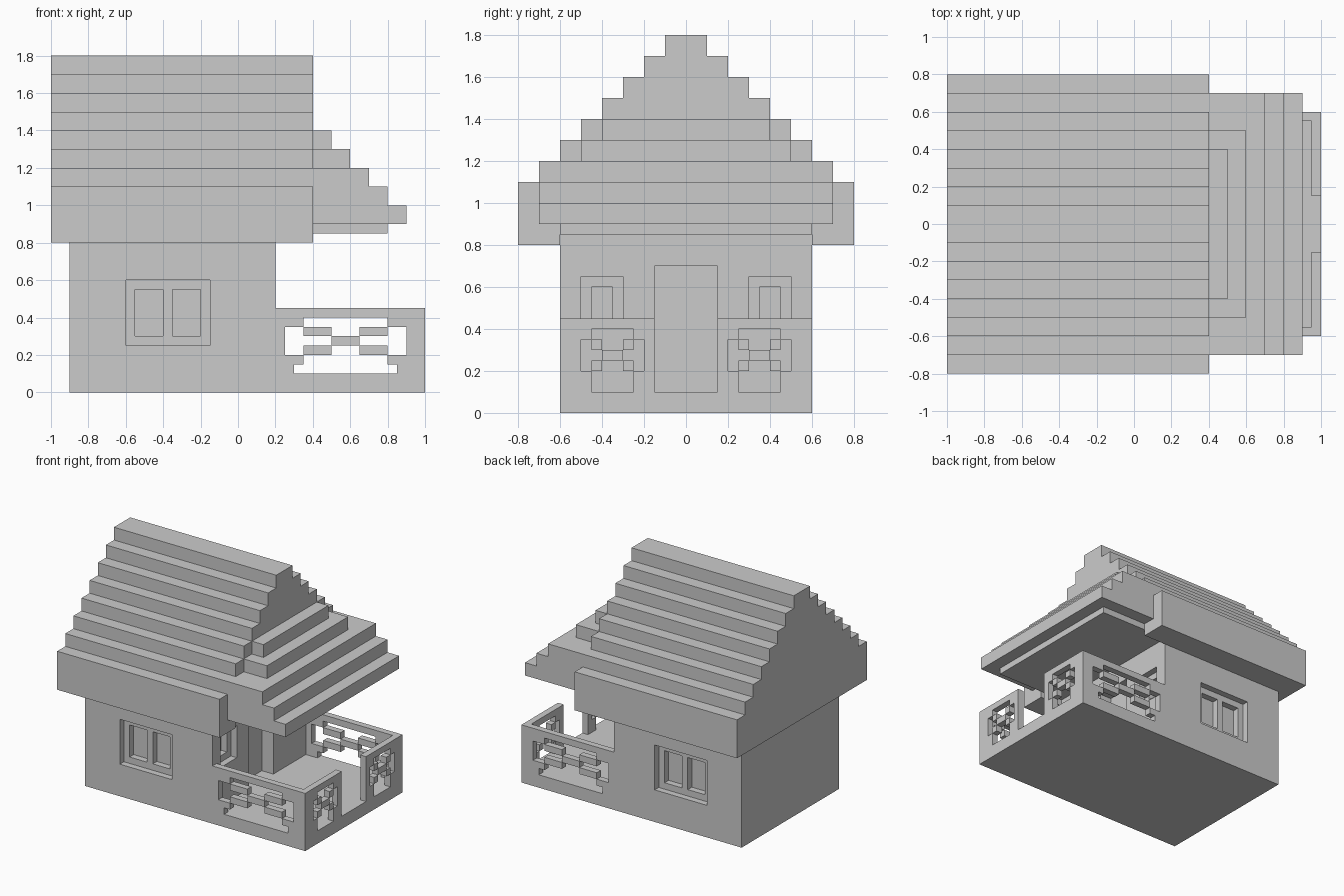
import bpy
import bmesh
from mathutils import Vector

if "Cube" in bpy.data.objects:
    bpy.data.objects.remove(bpy.data.objects["Cube"], do_unlink=True)

GREY = (0.6, 0.6, 0.6, 1.0)
plaster = bpy.data.materials.new("plain grey")
plaster.use_nodes = True
plaster.diffuse_color = GREY
plaster.node_tree.nodes["Principled BSDF"].inputs["Base Color"].default_value = GREY


def add_object(name, bm):
    mesh = bpy.data.meshes.new(name)
    bm.to_mesh(mesh)
    bm.free()
    mesh.materials.append(plaster)
    obj = bpy.data.objects.new(name, mesh)
    bpy.context.collection.objects.link(obj)
    return obj


def box(name, x, y, z):
    """Box from (low, high) ranges on each axis."""
    bm = bmesh.new()
    bmesh.ops.create_cube(bm, size=1)
    for v in bm.verts:
        v.co = Vector([r[0] if c < 0 else r[1] for r, c in zip((x, y, z), v.co)])
    return add_object(name, bm)


def cut(target, x, y, z):
    """Carve a box out of the target."""
    cutter = box("cutter", x, y, z)
    cutter.hide_render = True
    mod = target.modifiers.new("cut", "BOOLEAN")
    mod.operation = "DIFFERENCE"
    mod.solver = "EXACT"
    mod.object = cutter
    bpy.context.view_layer.objects.active = target
    bpy.ops.object.modifier_apply(modifier=mod.name)
    bpy.data.objects.remove(cutter, do_unlink=True)


def lattice(name, rows, place, cell=0.05, base=0.1):
    """Wall panel made from a pattern; '#' is solid. place maps (u, depth, z)."""
    bm = bmesh.new()
    rows = rows[::-1]

    def solid(c, r):
        return 0 <= r < len(rows) and 0 <= c < len(rows[r]) and rows[r][c] == "#"

    def quad(*pts):
        bm.faces.new([bm.verts.new(place(u * cell, d * cell, base + w * cell))
                      for u, d, w in pts])

    for r, row in enumerate(rows):
        for c in range(len(row)):
            if not solid(c, r):
                continue
            a, b, s, t = c, c + 1, r, r + 1
            quad((a, 0, s), (b, 0, s), (b, 0, t), (a, 0, t))
            quad((a, 1, s), (a, 1, t), (b, 1, t), (b, 1, s))
            if not solid(c - 1, r):
                quad((a, 0, s), (a, 0, t), (a, 1, t), (a, 1, s))
            if not solid(c + 1, r):
                quad((b, 0, s), (b, 1, s), (b, 1, t), (b, 0, t))
            if not solid(c, r - 1):
                quad((a, 0, s), (a, 1, s), (b, 1, s), (b, 0, s))
            if not solid(c, r + 1):
                quad((a, 0, t), (b, 0, t), (b, 1, t), (a, 1, t))
    # Merge first, then make all faces point outward
    bmesh.ops.remove_doubles(bm, verts=bm.verts, dist=0.001)
    obj = add_object(name, bm)
    if (place(1, 0, 0) - place(0, 0, 0)).cross(
            place(0, 1, 0) - place(0, 0, 0)).z < 0:
        obj.data.flip_normals()
    return obj


# House body with recessed windows and door
house = box("house_body", (-0.9, 0.2), (-0.6, 0.6), (0, 0.9))
for side in (-1, 1):
    def span(a, b):
        return tuple(sorted((side * a, side * b)))

    # side window: frame recess, then two deeper panes
    cut(house, (-0.6, -0.15), span(0.55, 0.7), (0.25, 0.6))
    for left in (-0.55, -0.35):
        cut(house, (left, left + 0.15), span(0.5, 0.7), (0.3, 0.55))
    # small window beside the door
    cut(house, (0.15, 0.3), span(0.3, 0.5), (0.4, 0.65))
    cut(house, (0.1, 0.3), span(0.35, 0.45), (0.45, 0.6))
cut(house, (0.1, 0.3), (-0.15, 0.15), (0.1, 0.7))

# Porch floor
box("porch_floor", (0.2, 1), (-0.6, 0.6), (0, 0.1))

# Porch railings
side_pattern = [
    "################",
    "###.........####",
    "#..###...###..##",
    "#.....###.....##",
    "#..###...###..##",
    "###.........####",
    "##...........###",
]
end_pattern = [
    "########",
    "##....##",
    "#.#..#.#",
    "#..##..#",
    "#.#..#.#",
    "##....##",
    "##....##",
]
for side, label in ((-1, "front"), (1, "back")):
    lattice(label + "_railing", side_pattern,
            lambda u, d, z: Vector((0.2 + u, side * (0.6 - d), z)))
    lattice(label + "_end_railing", end_pattern,
            lambda u, d, z: Vector((1 - d, side * (0.15 + u), z)))

# Main roof: stepped gable profile extruded along x
half = [(0.8, 0.8)]
for i in range(8):
    y, top = 0.8 - 0.1 * i, 1.1 + 0.1 * i
    half.append((y, top))
    if i < 7:
        half.append((y - 0.1, top))
outline = half + [(-y, z) for y, z in reversed(half)]
bm = bmesh.new()
gable = bm.faces.new([bm.verts.new((-1, y, z)) for y, z in outline])
moved = bmesh.ops.extrude_face_region(bm, geom=[gable])["geom"]
bmesh.ops.translate(bm, vec=(1.4, 0, 0),
                    verts=[g for g in moved if isinstance(g, bmesh.types.BMVert)])
bmesh.ops.recalc_face_normals(bm, faces=bm.faces)
roof = add_object("main_roof", bm)
cut(roof, (0.15, 0.5), (-0.6, 0.6), (0.7, 0.85))

# Porch roof: ceiling block and steps
box("porch_ceiling", (0.4, 0.8), (-0.6, 0.6), (0.85, 0.9))
for i, width in enumerate((0.7, 0.7, 0.7, 0.5, 0.4)):
    z = 0.9 + 0.1 * i
    box(f"porch_roof_step_{i + 1}", (0.4, 0.9 - 0.1 * i), (-width, width), (z, z + 0.1))
